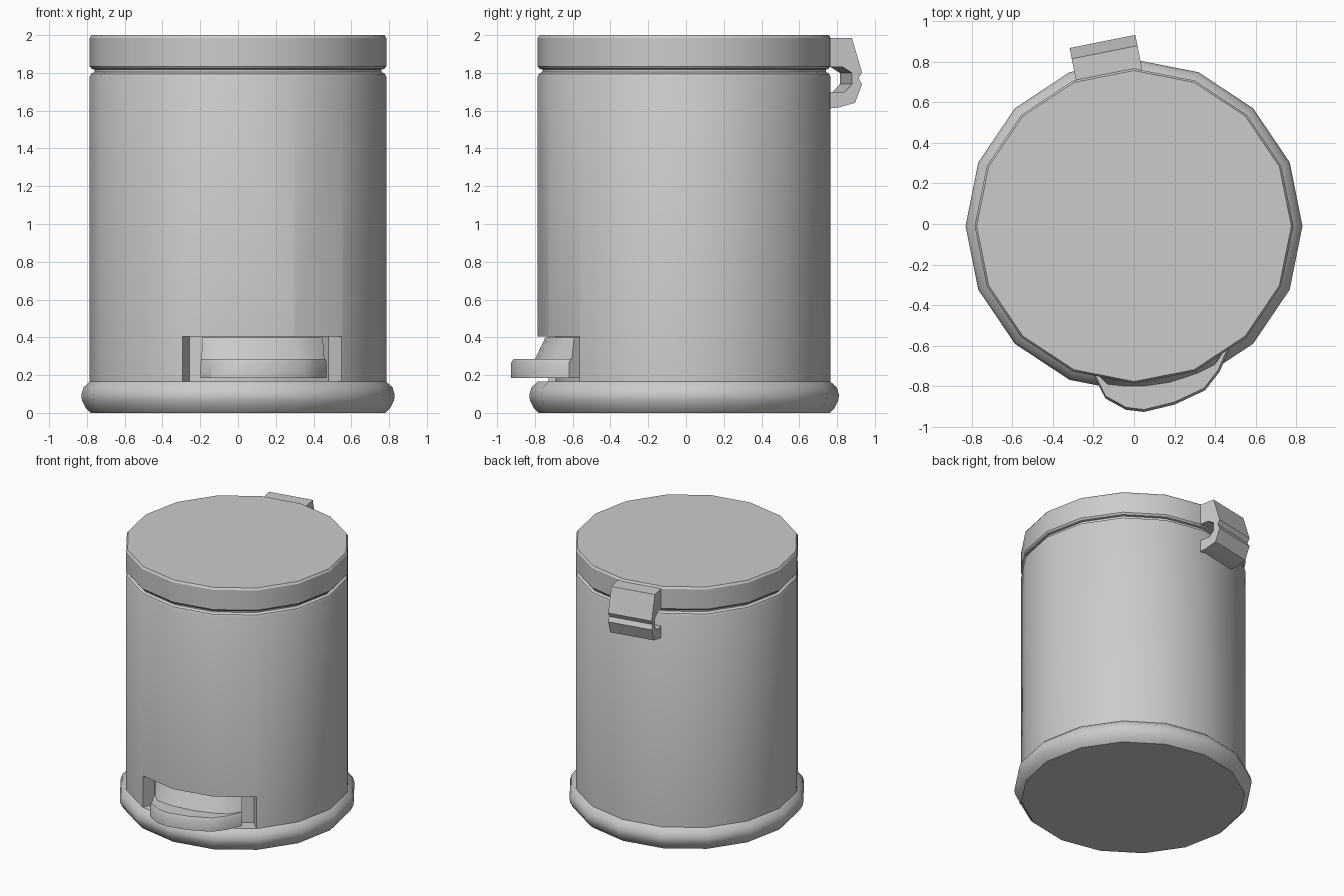
import bpy, bmesh
from math import radians, cos, sin

if "Cube" in bpy.data.objects:
    bpy.data.objects.remove(bpy.data.objects["Cube"])

CY = -0.01      # centre of the round parts in y
SY = 0.988      # slight squash in y
SIDES = 16


def make(name, bm, smooth=True):
    bmesh.ops.recalc_face_normals(bm, faces=bm.faces[:])
    me = bpy.data.meshes.new(name)
    bm.to_mesh(me)
    bm.free()
    ob = bpy.data.objects.new(name, me)
    bpy.context.collection.objects.link(ob)
    if smooth:
        shade(ob)
    return ob


def select(ob):
    bpy.ops.object.select_all(action='DESELECT')
    ob.select_set(True)
    bpy.context.view_layer.objects.active = ob


def shade(ob):
    select(ob)
    bpy.ops.object.shade_smooth_by_angle(angle=radians(32))


def loft(name, rings, closed=False, smooth=True):
    """Skin a list of equal-length point rings; cap the ends unless closed."""
    bm = bmesh.new()
    vs = [[bm.verts.new(p) for p in ring] for ring in rings]
    n = len(rings[0])
    for a, b in zip(vs, vs[1:]):
        for i in range(n):
            j = (i + 1) % n
            bm.faces.new((a[i], a[j], b[j], b[i]))
    bm.faces.new(vs[0])
    bm.faces.new(vs[-1])
    return make(name, bm, smooth)


def polar(r, deg, z, sy=1.0):
    return (r * cos(radians(deg)), CY + sy * r * sin(radians(deg)), z)


def lathe(name, profile, smooth=True):
    return loft(name, [[polar(r, 360 * i / SIDES, z, SY) for i in range(SIDES)]
                       for r, z in profile], smooth=smooth)


# rounded foot ring
lathe("base", [(0.78, 0), (0.805, 0.025), (0.826, 0.065), (0.83, 0.095),
               (0.818, 0.135), (0.785, 0.165)])

# bin body with rounded shoulder
body = lathe("body", [(0.785, 0.165), (0.785, 1.78), (0.778, 1.795),
                      (0.76, 1.805), (0.76, 1.82)], smooth=False)

# recess for the pedal, cut out of the body
angles = [-112.3, -90, -67.5, -45.2]
cutter = loft("recess_cutter",
              [[polar(0.68, a, 0.1), polar(1.0, a, 0.1),
                polar(1.0, a, 0.405), polar(0.68, a, 0.405)] for a in angles],
              smooth=False)
cutter.hide_render = True
mod = body.modifiers.new("recess", 'BOOLEAN')
mod.operation = 'DIFFERENCE'
mod.solver = 'EXACT'
mod.object = cutter
select(body)
bpy.ops.object.modifier_apply(modifier=mod.name)
bpy.data.objects.remove(cutter)
shade(body)

# lid
lathe("lid", [(0.76, 1.818), (0.775, 1.822), (0.785, 1.835), (0.785, 1.985),
              (0.775, 2.0)])

# foot pedal: swept section with a bulging outer edge
outline = [(-105, 0.765), (-99.4, 0.861), (-92.5, 0.906), (-86.9, 0.917),
           (-77.2, 0.902), (-66.6, 0.882), (-59.7, 0.833), (-52.4, 0.77)]
rings = []
for a, r in outline:
    s = min(0.79, r - 0.02)
    section = [(0.66, 0.185), (r, 0.185), (r, 0.265), (r - 0.012, 0.285),
               (s, 0.285), (0.735, 0.40), (0.66, 0.40)]
    rings.append([polar(q, a, z) for q, z in section])
loft("pedal", rings)


# hinge halves: profiles (outward, z) extruded along one facet of the back
def hinge(name, profile):
    a = radians(101.25)
    nx, ny = cos(a), sin(a)
    loft(name, [[(nx * d + ny * t, CY + ny * d - nx * t, z) for d, z in profile]
                for t in (-0.14, 0.19)])


hinge("lid_hinge", [(0.75, 1.985), (0.868, 1.985), (0.922, 1.805),
                    (0.905, 1.772), (0.868, 1.772), (0.868, 1.80),
                    (0.82, 1.83), (0.75, 1.83)])
hinge("body_hinge", [(0.75, 1.612), (0.80, 1.618), (0.885, 1.642),
                     (0.922, 1.738), (0.905, 1.772), (0.868, 1.772),
                     (0.868, 1.74), (0.83, 1.70), (0.75, 1.70)])
